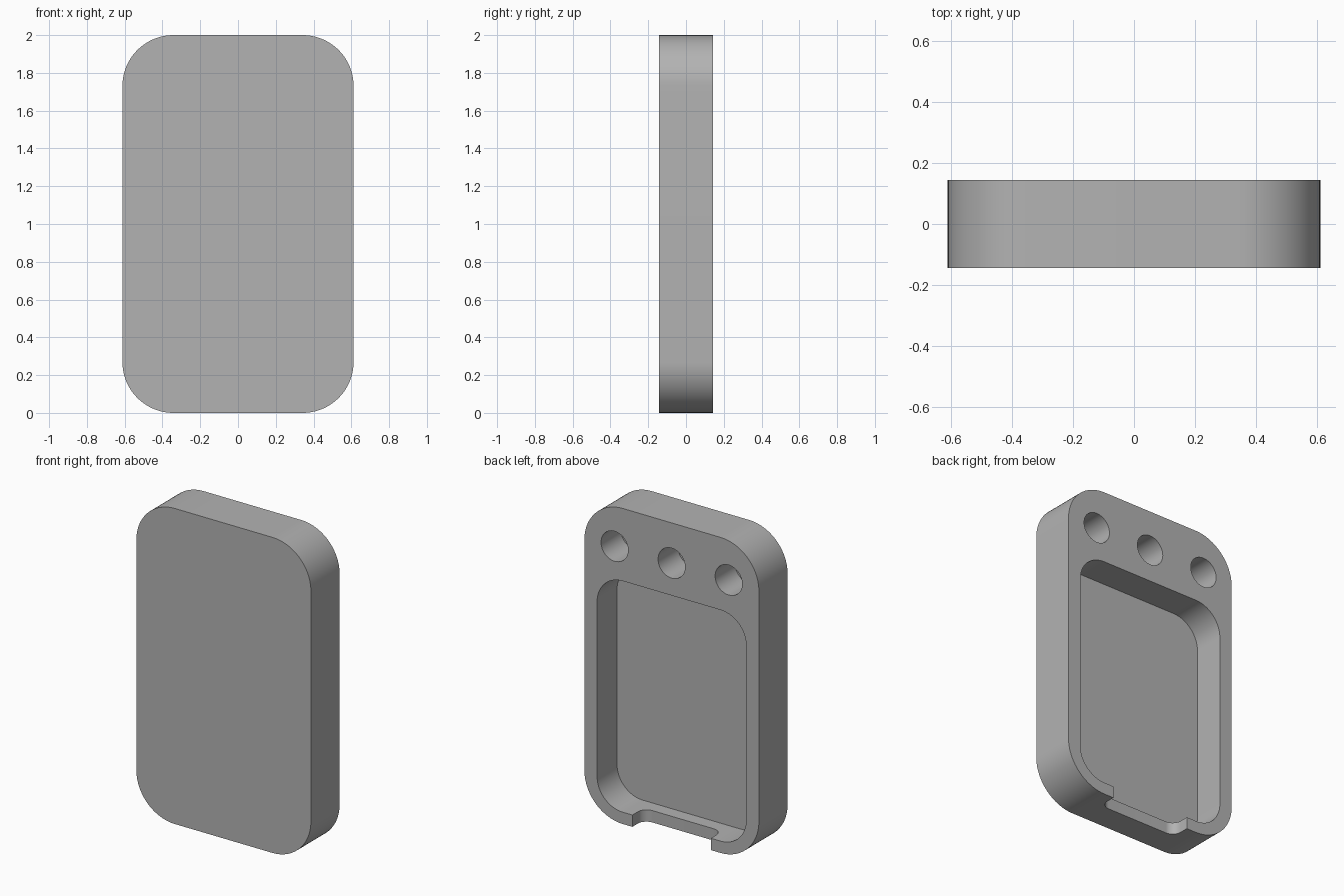
import bpy, bmesh, math
from mathutils import Matrix

if "Cube" in bpy.data.objects:
    bpy.data.objects.remove(bpy.data.objects["Cube"], do_unlink=True)

HALF_W, HEIGHT, HALF_D = 0.612, 2.0, 0.144
POCKET_DEPTH, NOTCH_DEPTH = 0.2, 0.115

grey = bpy.data.materials.new("plain grey")
grey.use_nodes = True
grey.diffuse_color = (0.45, 0.45, 0.45, 1)
grey.node_tree.nodes["Principled BSDF"].inputs["Base Color"].default_value = grey.diffuse_color


def rounded_rect(x0, x1, v0, v1, r, steps=20):
    """Counter-clockwise outline of a rectangle with round corners."""
    centres = [(x1 - r, v1 - r), (x0 + r, v1 - r), (x0 + r, v0 + r), (x1 - r, v0 + r)]
    return [(cx + r * math.cos(a), cz + r * math.sin(a))
            for q, (cx, cz) in enumerate(centres)
            for a in (math.pi / 2 * (q + i / steps) for i in range(steps + 1))]


def prism(name, outline, to_point, lo, hi):
    """Extrude an outline between two levels along the remaining axis."""
    bm = bmesh.new()
    rings = [[bm.verts.new(to_point(u, v, w)) for u, v in outline] for w in (lo, hi)]
    bm.faces.new(rings[0])
    bm.faces.new(rings[1])
    n = len(outline)
    for i in range(n):
        j = (i + 1) % n
        bm.faces.new((rings[0][i], rings[0][j], rings[1][j], rings[1][i]))
    bmesh.ops.recalc_face_normals(bm, faces=bm.faces)
    mesh = bpy.data.meshes.new(name)
    bm.to_mesh(mesh)
    bm.free()
    obj = bpy.data.objects.new(name, mesh)
    bpy.context.collection.objects.link(obj)
    mesh.materials.append(grey)
    return obj


def along_y(u, v, w):
    return (u, w, v)


def along_z(u, v, w):
    return (u, v, w)


def carve(target, cutter):
    """Subtract the cutter, then discard it."""
    cutter.hide_render = True
    mod = target.modifiers.new("carve", 'BOOLEAN')
    mod.operation, mod.solver, mod.object = 'DIFFERENCE', 'EXACT', cutter
    bpy.context.view_layer.objects.active = target
    bpy.ops.object.modifier_apply(modifier=mod.name)
    bpy.data.objects.remove(cutter, do_unlink=True)


# Solid case body
case = prism("case_body", rounded_rect(-HALF_W, HALF_W, 0, HEIGHT, 0.27), along_y, -HALF_D, HALF_D)

# Large recess in the back
floor_y = HALF_D - POCKET_DEPTH
carve(case, prism("recess_cutter", rounded_rect(-0.523, 0.523, 0.075, 1.54, 0.18),
                  along_y, floor_y, HALF_D + 0.1))

# Row of three blind round holes above the recess
for x in (-0.4, 0, 0.4):
    r = 0.095
    circle = rounded_rect(x - r, x + r, 1.745 - r, 1.745 + r, r * 0.9999, 12)
    carve(case, prism("hole_cutter", circle, along_y, floor_y, HALF_D + 0.1))

# Notch with rounded inner corners through the bottom wall
carve(case, prism("notch_cutter", rounded_rect(-0.275, 0.275, HALF_D - NOTCH_DEPTH, HALF_D + 0.2, 0.06),
                  along_z, -0.1, 0.2))

# Smooth rounded walls with crisp rims
bpy.ops.object.select_all(action='DESELECT')
case.select_set(True)
bpy.context.view_layer.objects.active = case
bpy.ops.object.shade_smooth_by_angle(angle=math.radians(30))
